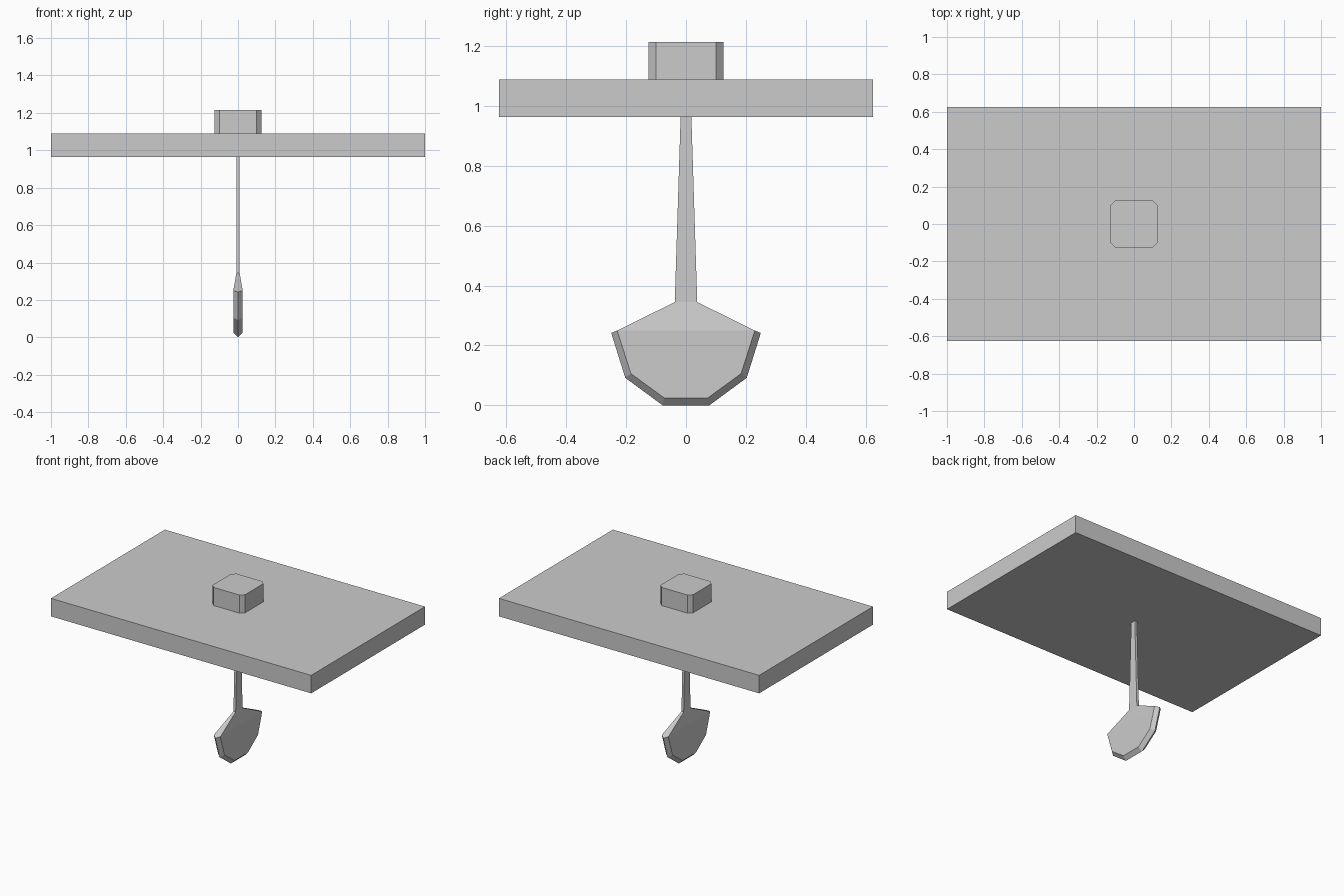
import bpy, bmesh

if "Cube" in bpy.data.objects:
    bpy.data.objects.remove(bpy.data.objects["Cube"])


def make_object(name, bm):
    bmesh.ops.recalc_face_normals(bm, faces=bm.faces)
    mesh = bpy.data.meshes.new(name)
    bm.to_mesh(mesh)
    bm.free()
    obj = bpy.data.objects.new(name, mesh)
    bpy.context.collection.objects.link(obj)
    return obj


def box(name, size, z0, chamfer=0):
    bm = bmesh.new()
    bmesh.ops.create_cube(bm, size=1)
    bmesh.ops.scale(bm, vec=size, verts=bm.verts)
    bmesh.ops.translate(bm, vec=(0, 0, z0 + size[2] / 2), verts=bm.verts)
    if chamfer:
        upright = [e for e in bm.edges
                   if abs(e.verts[0].co.z - e.verts[1].co.z) > 0.01]
        bmesh.ops.bevel(bm, geom=upright, offset=chamfer, segments=1,
                        affect='EDGES', profile=0.5)
    return make_object(name, bm)


# Flat slab and the chamfered block on top
box("slab", (2, 1.25, 0.125), 0.964)
box("top_block", (0.25, 0.25, 0.126), 1.089, chamfer=0.025)

# Hanging paddle: tapered stem flowing into a sharp-edged blade (y, z points)
bm = bmesh.new()
STEM_TOP, STEM_LOW = (0.018, 0.964), (0.0375, 0.345)
INNER = [(0.23, 0.25), (0.184, 0.106), (0.073, 0.025)]
RIM = [(0.25, 0.242), (0.203, 0.092), (0.078, 0.0)]


def loop(points, x):
    """Open loop down the +y side and back up the -y side."""
    pts = points + [(-y, z) for y, z in reversed(points)]
    return [bm.verts.new((x, y, z)) for y, z in pts]


rim = loop(RIM, 0)
sides = []
for s in (1, -1):
    stem = loop([STEM_TOP, STEM_LOW], 0.0085 * s)
    inner = loop(INNER, 0.025 * s)
    bm.faces.new(stem)                                      # stem face
    bm.faces.new((stem[1], inner[0], inner[-1], stem[2]))   # sloping shoulder
    bm.faces.new(inner)                                     # blade face
    for i in range(5):                                      # sharpened rim
        bm.faces.new((inner[i], inner[i + 1], rim[i + 1], rim[i]))
    sides.append((stem, inner))

# Stem edges, shoulder tops and the stem's upper end
(sa, ia), (sb, ib) = sides
for t, l, k in ((0, 1, 0), (3, 2, -1)):
    bm.faces.new((sa[t], sa[l], sb[l], sb[t]))
    bm.faces.new((sa[l], ia[k], ib[k], sb[l]))
    bm.faces.new((ia[k], rim[k], ib[k]))
bm.faces.new((sa[0], sa[3], sb[3], sb[0]))
make_object("paddle", bm)
